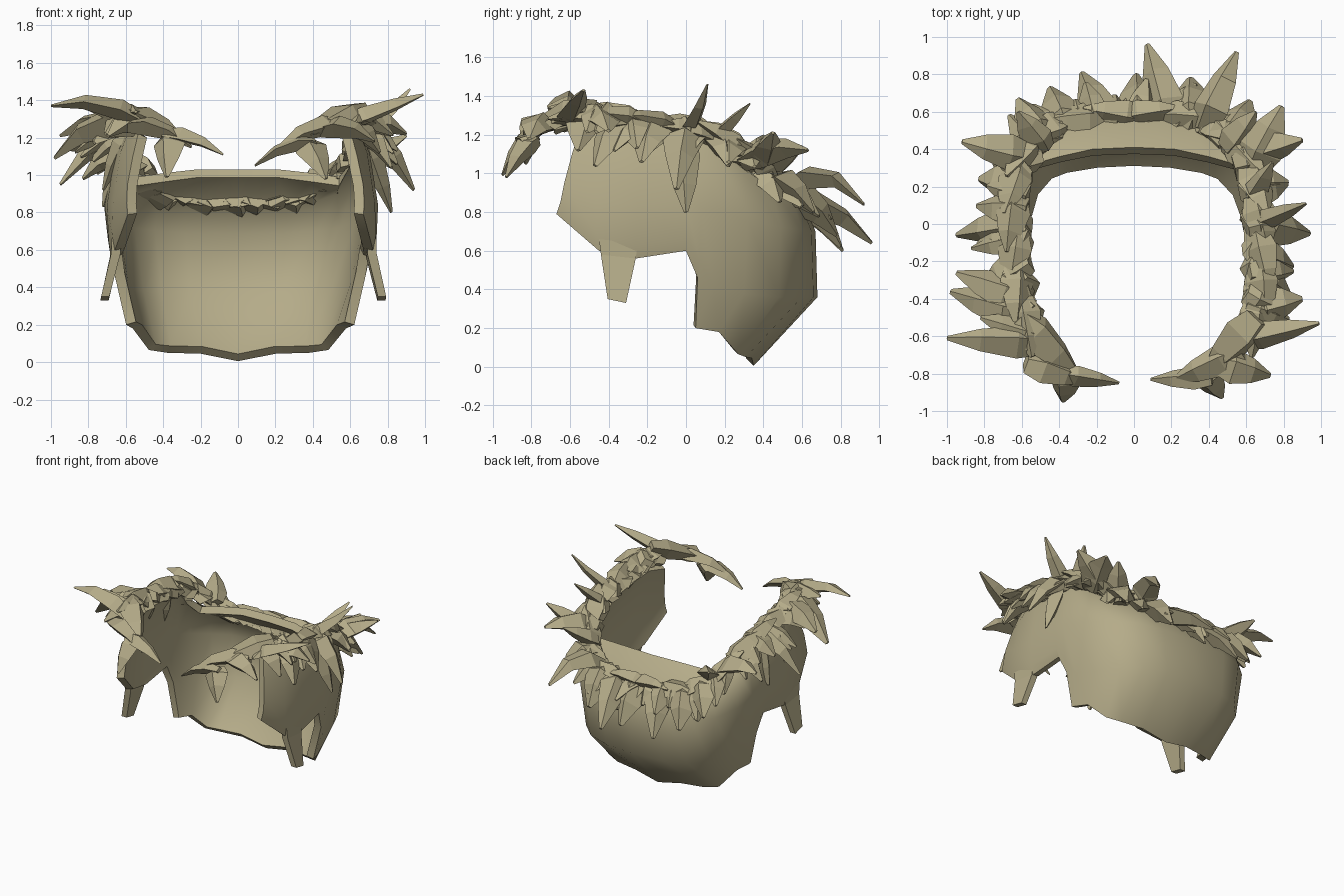
import bpy, bmesh, math, random
from mathutils import Vector

random.seed(7)
mat = bpy.data.materials.new("khaki_hair")
mat.diffuse_color = (0.46, 0.41, 0.25, 1)


def finish(name, bm):
    bmesh.ops.recalc_face_normals(bm, faces=bm.faces)
    me = bpy.data.meshes.new(name)
    bm.to_mesh(me)
    bm.free()
    me.materials.append(mat)
    ob = bpy.data.objects.new(name, me)
    bpy.context.collection.objects.link(ob)
    return ob


def lean(p, side):
    """Mirror a point and widen the right side slightly toward the front."""
    return Vector((p[0] * side + 0.04 * (0.35 - p[1]), p[1], p[2]))


# Head-hugging shell: rows from hem to rim, columns from back centre to front
hem = [(0, .35, .005), (.2, .34, .045), (.38, .31, .05), (.48, .27, .065), (.57, .17, .18),
       (.61, .05, .2), (.67, .06, .46), (.69, 0, .6), (.7, -.26, .56), (.69, -.45, .6), (.63, -.67, .79)]
low = [(0, .68, .36), (.25, .66, .36), (.42, .6, .36), (.54, .48, .36), (.62, .3, .38),
       (.65, .14, .42), (.69, .07, .55), (.71, 0, .66), (.715, -.26, .63), (.705, -.46, .68), (.635, -.65, .85)]
mid = [(0, .67, .7), (.28, .65, .7), (.46, .6, .71), (.59, .49, .72), (.68, .32, .76),
       (.71, .17, .8), (.725, .08, .82), (.725, 0, .84), (.725, -.25, .84), (.7, -.46, .85), (.63, -.63, .95)]
brow = [(0, .6, .87), (.28, .58, .87), (.44, .54, .89), (.56, .44, .93), (.66, .3, 1.02),
        (.68, .17, 1.06), (.68, .08, 1.1), (.68, 0, 1.1), (.68, -.25, 1.12), (.66, -.42, 1.12), (.6, -.59, 1.1)]
rim = [(0, .41, 1.03), (.22, .4, 1.03), (.4, .36, 1.01), (.54, .32, .99), (.61, .23, 1.08),
       (.62, .16, 1.14), (.62, .08, 1.2), (.62, 0, 1.22), (.62, -.25, 1.24), (.61, -.4, 1.25), (.57, -.55, 1.22)]
bm = bmesh.new()
grid = []
for row in (hem, low, mid, brow, rim):
    pts = [lean(p, -1) for p in reversed(row[1:])]
    pts += [Vector(row[0])] + [lean(p, 1) for p in row[1:]]
    grid.append([bm.verts.new(p) for p in pts])
for a, b in zip(grid, grid[1:]):
    for i in range(len(a) - 1):
        bm.faces.new((a[i], a[i + 1], b[i + 1], b[i]))
shell = finish("hair_shell", bm)
# Normals outward, then give the wall its thickness toward the inside
rearmost = max(shell.data.polygons, key=lambda f: f.center.y)
if rearmost.normal.y < 0:
    shell.data.flip_normals()
wall = shell.modifiers.new("wall", 'SOLIDIFY')
wall.thickness = 0.055
wall.offset = -1
bpy.context.view_layer.objects.active = shell
shell.select_set(True)
bpy.ops.object.modifier_apply(modifier="wall")
bpy.ops.object.shade_smooth_by_angle(angle=math.radians(55))

# Sideburns: tapered four-sided locks growing flush out of the shell
for side, name in ((-1, "left_sideburn"), (1, "right_sideburn")):
    bm = bmesh.new()
    rings = []
    for x, y0, y1, z0, z1, t in ((.685, -.45, -.25, .66, .64, .022), (.685, -.44, -.26, .58, .56, .025),
                                 (.74, -.405, -.31, .35, .33, .022)):
        ring = [(x - t, y0, z0), (x + t, y0, z0), (x + t, y1, z1), (x - t, y1, z1)]
        rings.append([bm.verts.new(lean(p, side)) for p in ring])
    for a, b in zip(rings, rings[1:]):
        for i in range(4):
            bm.faces.new((a[i], a[(i + 1) % 4], b[(i + 1) % 4], b[i]))
    bm.faces.new(rings[-1])
    finish(name, bm)


def tuft(bm, base, tip, width, bend):
    """Irregular faceted spike that arches upward by bend."""
    base, tip = Vector(base), Vector(tip)
    d = (tip - base).normalized()
    across = d.cross(Vector((0, 0, 1)))
    if across.length < 0.1:
        across = Vector((0, 1, 0))
    across.normalize()
    normal = across.cross(d)
    spin = random.uniform(-.45, .45)
    across, normal = (across * math.cos(spin) + normal * math.sin(spin),
                      normal * math.cos(spin) - across * math.sin(spin))
    ridge = random.uniform(-.35, .35)
    rings = []
    for t, f in ((0, .75), (.28, 1.1), (.66, .75), (1, .14)):
        c = base.lerp(tip, t) + Vector((0, 0, bend * math.sin(math.pi * t)))
        w = width * f
        rings.append([bm.verts.new(c + o) for o in
                      (across * w, normal * w * .7 + across * w * ridge, -across * w, -normal * w * .6)])
    for a, b in zip(rings, rings[1:]):
        for i in range(4):
            bm.faces.new((a[i], a[(i + 1) % 4], b[(i + 1) % 4], b[i]))
    bm.faces.new(rings[0])
    bm.faces.new(rings[-1])


# Main tufts: base, tip, half width, arch
left = [
    ((-.56, .36, 1.05), (-.92, .44, 1.14), .09, .05),
    ((-.58, .22, 1.1), (-.83, .24, .98), .1, .05),
    ((-.56, .02, 1.2), (-.95, -.06, .95), .09, .08),
    ((-.56, -.08, 1.22), (-.87, -.13, 1.12), .07, .04),
    ((-.58, -.4, 1.25), (-.95, -.26, 1.21), .1, .05),
    ((-.55, -.48, 1.25), (-.98, -.36, 1.09), .11, .08),
    ((-.48, -.64, 1.27), (-1, -.61, 1.37), .08, .06),
    ((-.5, -.6, 1.3), (-.82, -.5, 1.36), .08, .0),
    ((-.58, -.25, 1.22), (-.72, -.22, .92), .08, .03),
    ((-.6, -.02, 1.2), (-.72, .0, .83), .08, .0),
    ((-.62, -.5, 1.33), (-.3, -.8, 1.2), .1, .02),
    ((-.58, -.74, 1.26), (-.25, -.84, 1.15), .08, .04),
    ((-.4, -.8, 1.22), (-.08, -.85, 1.11), .055, .03),
    ((-.36, -.78, 1.2), (-.38, -.95, .99), .08, .03)]
right = [
    ((.6, .38, 1.05), (.9, .45, 1.21), .09, .0),
    ((.63, .3, 1.06), (.79, .63, 1.12), .11, .03),
    ((.62, .12, 1.15), (.74, .33, 1.36), .06, .0),
    ((.64, .0, 1.22), (.92, .11, 1.46), .055, -.03),
    ((.64, .0, 1.2), (.94, -.05, .92), .1, .08),
    ((.68, -.02, 1.2), (.82, .0, .8), .08, .0),
    ((.62, -.15, 1.22), (.85, -.23, 1.06), .1, .05),
    ((.62, -.3, 1.26), (.82, -.47, 1.04), .1, .05),
    ((.55, -.62, 1.27), (.99, -.53, 1.43), .07, .0),
    ((.62, -.45, 1.26), (.9, -.4, 1.22), .1, .04),
    ((.45, -.74, 1.24), (.73, -.81, 1.18), .09, .04),
    ((.66, -.5, 1.35), (.38, -.8, 1.22), .1, .01),
    ((.58, -.68, 1.26), (.2, -.84, 1.13), .08, .05),
    ((.42, -.82, 1.17), (.09, -.83, 1.05), .06, .04),
    ((.36, -.78, 1.17), (.47, -.93, .98), .08, .03)]
back = [
    ((.2, .52, .86), (.07, .96, .64), .1, .06),
    ((.36, .5, .9), (.55, .92, .84), .09, .12),
    ((.3, .52, .88), (.3, .78, .68), .13, .05),
    ((-.15, .52, .86), (-.28, .81, .6), .1, .06),
    ((0, .53, .86), (.01, .8, .62), .11, .06),
    ((-.36, .5, .89), (-.45, .73, .68), .11, .05),
    ((-.48, .45, .95), (-.62, .67, .8), .1, .05),
    ((-.48, .4, 1.0), (-.62, .6, 1.13), .08, .0),
    ((.5, .43, .96), (.62, .66, .8), .11, .05),
    ((.5, .4, 1.0), (.65, .6, 1.14), .08, .0)]
for name, spikes in (("left_tufts", left), ("right_tufts", right), ("back_tufts", back)):
    bm = bmesh.new()
    for s in spikes:
        tuft(bm, *s)
    finish(name, bm)

# Broad filler tufts overlapping along the rim
path = [(0, .56, .86), (.2, .56, .87), (.38, .52, .89), (.54, .42, .98), (.62, .26, 1.11),
        (.64, .1, 1.19), (.64, -.1, 1.23), (.64, -.28, 1.26), (.62, -.44, 1.28), (.56, -.62, 1.28)]
for side, name in ((-1, "left_filler_tufts"), (1, "right_filler_tufts")):
    bm = bmesh.new()
    for p, q in zip(path, path[1:]):
        along = (lean(q, side) - lean(p, side)).normalized()
        for t in (.1, .6):
            b = lean(Vector(p).lerp(Vector(q), t), side)
            out = Vector((b.x, b.y * .9, 0)).normalized()
            tip = b + out * random.uniform(.12, .22) + along * random.uniform(-.12, .12)
            tip.z -= random.uniform(.05, .17)
            tuft(bm, b - out * .06, tip, random.uniform(.08, .105), .04)
        # lock lying along the rim
        mid_pt = lean(Vector(p).lerp(Vector(q), .4), side)
        lift = Vector((0, 0, random.uniform(.0, .06)))
        tuft(bm, mid_pt - along * .13, mid_pt + along * .17 + out * .06 + lift, .085, .02)
    finish(name, bm)
